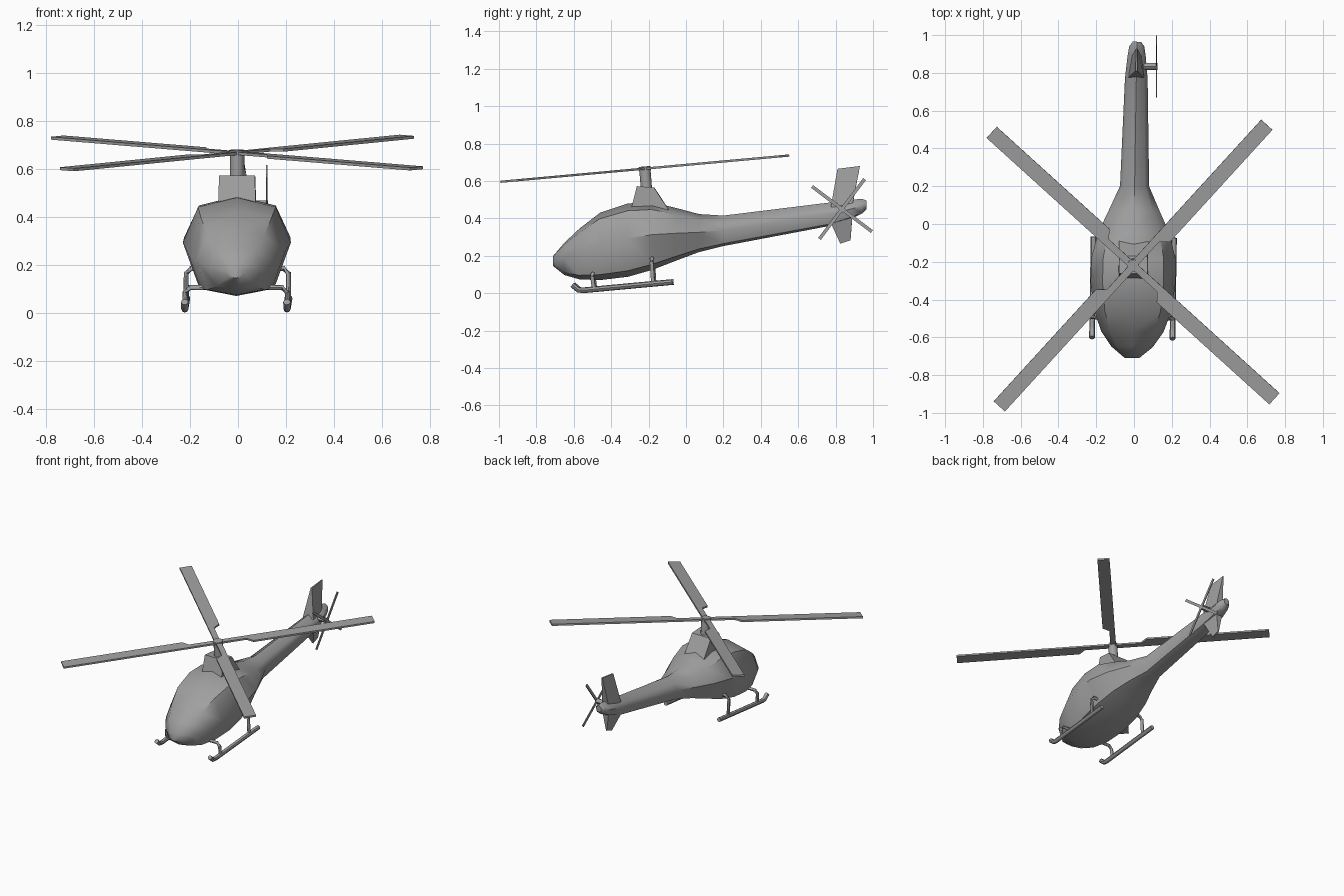
import bpy, bmesh
from math import radians, cos, sin, pi
from mathutils import Matrix, Vector

cube = bpy.data.objects.get("Cube")
if cube:
    bpy.data.objects.remove(cube, do_unlink=True)

# Single paint colour
grey = bpy.data.materials.new("plain_grey")
grey.use_nodes = True
colour = (0.35, 0.35, 0.35, 1)
grey.diffuse_color = colour
grey.node_tree.nodes["Principled BSDF"].inputs["Base Color"].default_value = colour

# The airframe sits slightly turned about z
YAW = Matrix.Rotation(radians(-0.9), 4, 'Z')


def loft(name, stacks, matrix=YAW, smooth=45):
    """Skin one or more stacks of equal-sized rings, capping both ends."""
    bm = bmesh.new()
    for rings in stacks:
        rows = [[bm.verts.new(matrix @ Vector(p)) for p in ring] for ring in rings]
        n = len(rows[0])
        for a, b in zip(rows, rows[1:]):
            for i in range(n):
                j = (i + 1) % n
                bm.faces.new((a[i], a[j], b[j], b[i]))
        bm.faces.new(rows[0][::-1])
        bm.faces.new(rows[-1])
    bmesh.ops.recalc_face_normals(bm, faces=bm.faces)
    mesh = bpy.data.meshes.new(name)
    bm.to_mesh(mesh)
    bm.free()
    mesh.materials.append(grey)
    obj = bpy.data.objects.new(name, mesh)
    bpy.context.collection.objects.link(obj)
    bpy.ops.object.select_all(action='DESELECT')
    obj.select_set(True)
    bpy.context.view_layer.objects.active = obj
    if smooth:
        bpy.ops.object.shade_smooth_by_angle(angle=radians(smooth))
    return obj


def tube(path, radius, sides=8):
    """Rings of a round tube that follows a path."""
    pts = [Vector(p) for p in path]
    rings = []
    for i, p in enumerate(pts):
        ahead = (pts[min(i + 1, len(pts) - 1)] - p).normalized()
        behind = (p - pts[max(i - 1, 0)]).normalized()
        axis = (ahead + behind).normalized()
        side = axis.orthogonal().normalized()
        if abs(axis.x) < 0.9:
            side = (Vector((1, 0, 0)) - axis * axis.x).normalized()
        else:
            side = (Vector((0, 1, 0)) - axis * axis.y).normalized()
        up = axis.cross(side)
        rings.append([p + radius * (side * cos(a) + up * sin(a))
                      for a in (2 * pi * k / sides for k in range(sides))])
    return rings


def hull_ring(y, top, bottom, w, shoulder):
    """Eight-sided fuselage section with a sloped roof and shallow keel."""
    h = top - bottom
    half = [(0.72 * w, top - shoulder * h), (w, bottom + 0.52 * h),
            (0.72 * w, bottom + 0.08 * h)]
    ring = [(0, top)] + half + [(0, bottom)] + [(-x, z) for x, z in reversed(half)]
    return [(x, y, z) for x, z in ring]


# Fuselage and tail boom: y, top, bottom, half width, shoulder drop
stations = [
    (-0.71, 0.20, 0.145, 0.038, 0.02), (-0.65, 0.27, 0.097, 0.11, 0.05),
    (-0.57, 0.345, 0.074, 0.165, 0.08), (-0.46, 0.43, 0.07, 0.205, 0.09),
    (-0.31, 0.48, 0.088, 0.225, 0.1), (-0.18, 0.487, 0.125, 0.222, 0.11),
    (-0.05, 0.455, 0.175, 0.19, 0.13), (0.07, 0.423, 0.22, 0.135, 0.16),
    (0.2, 0.415, 0.252, 0.077, 0.2), (0.77, 0.485, 0.36, 0.06, 0.25),
    (0.89, 0.5, 0.40, 0.048, 0.25), (0.94, 0.505, 0.425, 0.04, 0.25),
    (0.965, 0.495, 0.45, 0.022, 0.2)]
loft("fuselage", [[hull_ring(*s) for s in stations]])


# Tail fins, wide at the boom and thin at the tip
def fin_ring(half, y0, z0, y1, z1):
    return [(-half, y0, z0), (half, y0, z0), (half * 0.6, y1, z1), (-half * 0.6, y1, z1)]


loft("upper_fin", [[fin_ring(0.042, 0.775, 0.46, 0.89, 0.47),
                    fin_ring(0.005, 0.81, 0.665, 0.93, 0.68)]], smooth=0)
loft("lower_fin", [[fin_ring(0.042, 0.775, 0.375, 0.89, 0.42),
                    fin_ring(0.005, 0.825, 0.265, 0.88, 0.283)]], smooth=0)


# Engine housing under the mast
def box_ring(x, y0, z0, y1, z1):
    return [(-x, y0, z0), (x, y0, z0), (x, y1, z1), (-x, y1, z1)]


loft("engine_housing", [[box_ring(0.078, -0.295, 0.44, -0.075, 0.42),
                         box_ring(0.075, -0.262, 0.572, -0.17, 0.565)]], smooth=0)

# Mast
loft("mast", [tube([(0, -0.21, 0.54), (0, -0.22, 0.662)], 0.03, 12)])

# Main rotor: four blades with a narrow root, offset to one edge
HUB = Matrix.Translation((-0.005, -0.22, 0.666)) @ Matrix.Rotation(radians(5.2), 4, 'X')
loft("rotor_hub", [tube([(0, 0, -0.012), (0, 0, 0.012)], 0.032, 12)], HUB)


def blade(angle):
    spin = Matrix.Rotation(radians(angle), 3, 'Z')
    t = 0.006
    return [[spin @ Vector(p) for p in
             ((r, edge, -t), (r, 0.02, -t), (r, 0.02, t), (r, edge, t))]
            for r, edge in ((0, -0.017), (0.187, -0.017), (0.224, -0.06), (1.03, -0.06))]


loft("main_rotor_blades", [blade(47.7 + 90 * k) for k in range(4)], HUB, 0)

# Tail rotor on a short side shaft
TAIL = Matrix.Translation((0.12, 0.834, 0.45))
loft("tail_rotor_shaft", [tube([(-0.1, 0, 0), (0.004, 0, 0)], 0.018)], TAIL)


def tail_blade(angle):
    spin = Matrix.Rotation(radians(angle), 3, 'X')
    return [[spin @ Vector((x, r, z)) for x, z in
             ((-0.003, -0.009), (0.003, -0.009), (0.003, 0.009), (-0.003, 0.009))]
            for r in (0, 0.2)]


loft("tail_rotor_blades", [tail_blade(53 + 90 * k) for k in range(4)], TAIL, 0)

# Landing skids, each with a turned-up toe and two bent struts
for side, s in (("left", 1), ("right", -1)):
    x = 0.213 * s
    loft(side + "_skid", [tube([(x, -0.605, 0.045), (x, -0.572, 0.018),
                                (x, -0.545, 0.016), (x, -0.07, 0.06)], 0.015)])
    struts = [tube([(0.1 * s, y, top), (x - 0.02 * s, y, top),
                    (x, y, top - 0.02), (x, y + 0.008, foot)], 0.011)
              for y, top, foot in ((-0.497, 0.105, 0.022), (-0.18, 0.185, 0.05))]
    loft(side + "_skid_struts", struts)
